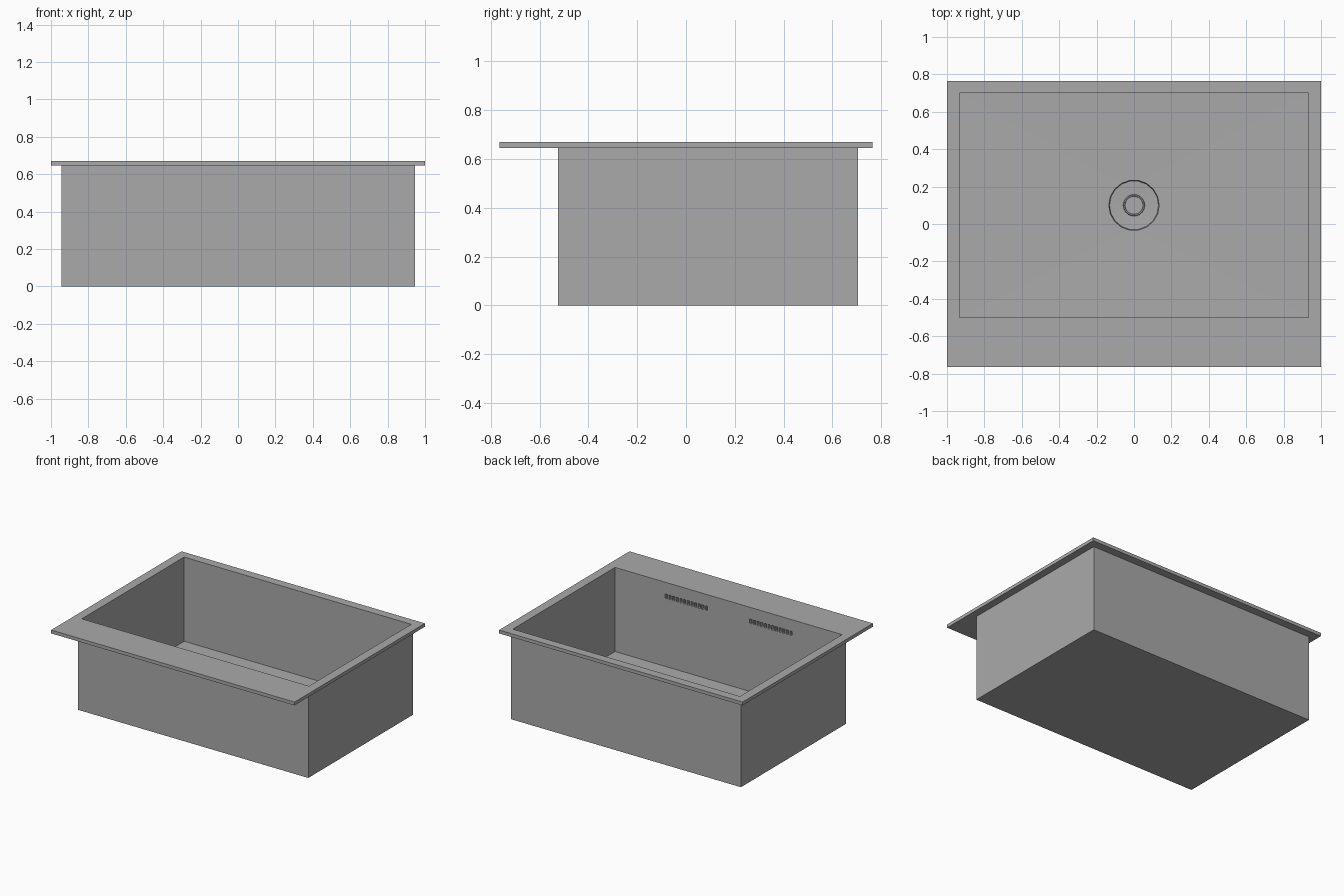
import bpy, bmesh, math

if "Cube" in bpy.data.objects:
    bpy.data.objects.remove(bpy.data.objects["Cube"])

steel = bpy.data.materials.new("brushed_steel")
steel.diffuse_color = (0.4, 0.4, 0.4, 1)
steel.use_nodes = True
steel.node_tree.nodes["Principled BSDF"].inputs["Base Color"].default_value = steel.diffuse_color

OPEN = (-0.933, 0.933, -0.5, 0.7)       # basin opening: x0, x1, y0, y1
OUTER = (-0.945, 0.945, -0.525, 0.705)  # basin outside
DRAIN_Y, DRAIN_R, SIDES = 0.1, 0.135, 18
FLOOR_Z, DRAIN_Z = 0.045, 0.038


def finish(name, bm):
    me = bpy.data.meshes.new(name)
    bmesh.ops.recalc_face_normals(bm, faces=bm.faces[:])
    bm.to_mesh(me)
    bm.free()
    me.materials.append(steel)
    ob = bpy.data.objects.new(name, me)
    bpy.context.collection.objects.link(ob)
    return ob


def rect(bm, r, z):
    x0, x1, y0, y1 = r
    return [bm.verts.new((x, y, z)) for x, y in ((x0, y0), (x1, y0), (x1, y1), (x0, y1))]


def bridge(bm, a, b):
    n = len(a)
    for i in range(n):
        j = (i + 1) % n
        bm.faces.new((a[i], a[j], b[j], b[i]))


def frame(name, outer, inner, z0, z1):
    """Rectangular ring with a rectangular opening."""
    bm = bmesh.new()
    loops = [rect(bm, outer, z0), rect(bm, outer, z1), rect(bm, inner, z1), rect(bm, inner, z0)]
    for i in range(4):
        bridge(bm, loops[i], loops[(i + 1) % 4])
    return finish(name, bm)


def circle(bm, r, z):
    return [bm.verts.new((r * math.cos(2 * math.pi * i / SIDES),
                          DRAIN_Y + r * math.sin(2 * math.pi * i / SIDES), z)) for i in range(SIDES)]


# Rim and basin walls
frame("rim", (-1, 1, -0.765, 0.765), OPEN, 0.645, 0.67)
walls = frame("basin_walls", OUTER, OPEN, 0, 0.645)

# Underside
bm = bmesh.new()
bm.faces.new(rect(bm, OUTER, 0)[::-1])
bottom = finish("basin_underside", bm)
bottom.data.flip_normals() if bottom.data.polygons[0].normal.z > 0 else None

# Floor falling gently to the drain
bm = bmesh.new()
edges = []
for loop in (rect(bm, OPEN, FLOOR_Z), circle(bm, DRAIN_R, DRAIN_Z)):
    edges += [bm.edges.new((loop[i], loop[(i + 1) % len(loop)])) for i in range(len(loop))]
bmesh.ops.triangle_fill(bm, use_beauty=True, use_dissolve=False, edges=edges)
floor = finish("basin_floor", bm)
if floor.data.polygons[0].normal.z < 0:
    floor.data.flip_normals()

# Drain dish with central plug
bm = bmesh.new()
profile = [(DRAIN_R, DRAIN_Z), (0.131, 0.018), (0.058, 0.014), (0.056, 0.024), (0.05, 0.024), (0.048, 0.02)]
rings = [circle(bm, r, z) for r, z in profile]
for a, b in zip(rings, rings[1:]):
    bridge(bm, a, b)
bm.faces.new(rings[-1])
drain = finish("drain", bm)
if max(drain.data.polygons, key=lambda p: p.area).normal.z < 0:
    drain.data.flip_normals()

# Two rows of overflow slits cut into the inner front wall
bm = bmesh.new()
for side in (-1, 1):
    for i in range(12):
        x = side * (0.182 + i * 0.03)
        c = bmesh.ops.create_cube(bm, size=1)["verts"]
        bmesh.ops.scale(bm, vec=(0.018, 0.04, 0.032), verts=c)
        bmesh.ops.translate(bm, vec=(x, -0.5, 0.567), verts=c)
cutter = finish("overflow_cutter", bm)
cutter.hide_render = True
mod = walls.modifiers.new("overflow_slits", "BOOLEAN")
mod.operation = "DIFFERENCE"
mod.solver = "EXACT"
mod.object = cutter
bpy.context.view_layer.objects.active = walls
walls.select_set(True)
bpy.ops.object.modifier_apply(modifier=mod.name)
bpy.data.objects.remove(cutter)
